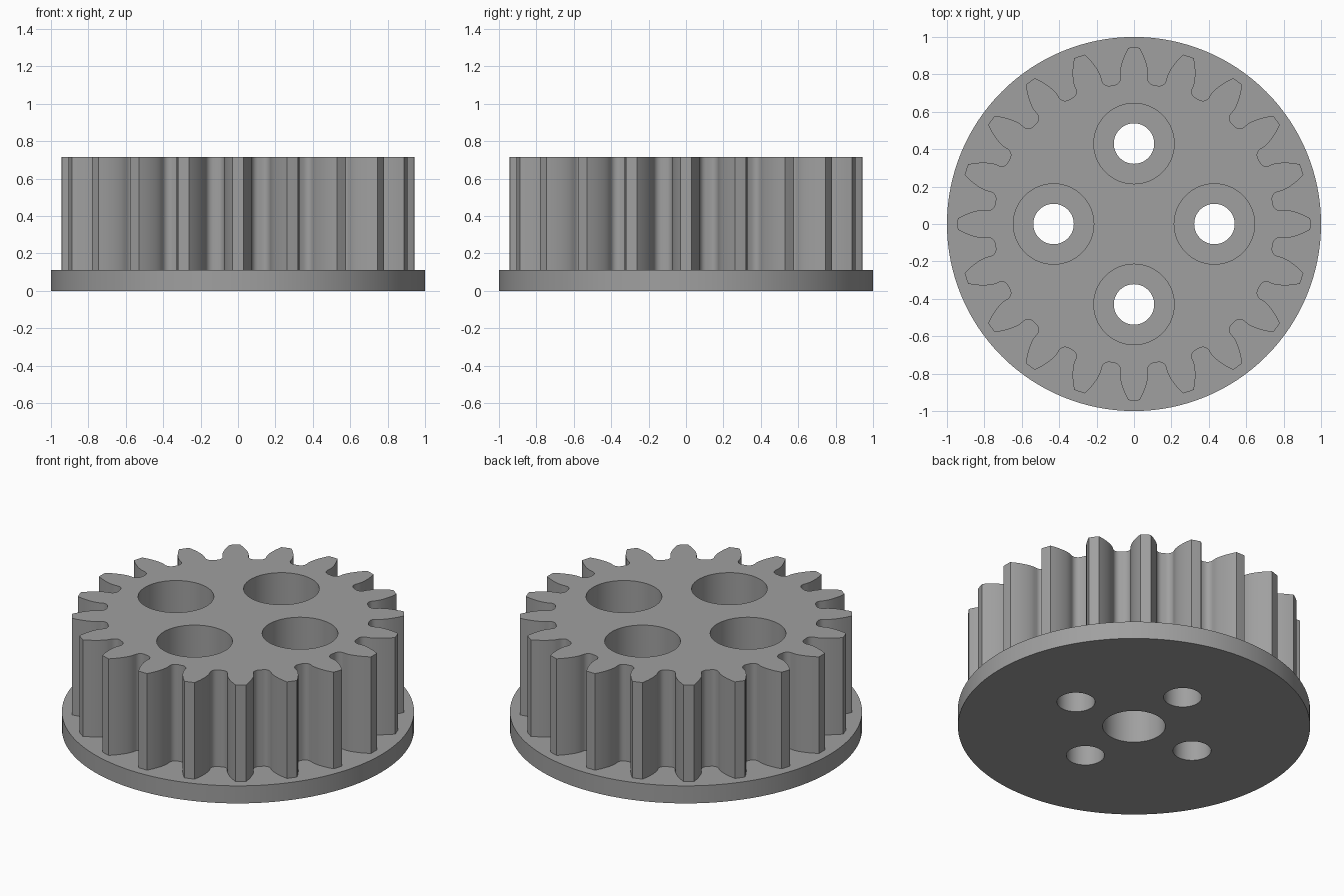
import bpy, bmesh, math

if "Cube" in bpy.data.objects:
    bpy.data.objects.remove(bpy.data.objects["Cube"])

TEETH, MODULE = 20, 0.0857
PITCH_R = TEETH * MODULE / 2
TIP_R, ROOT_R = PITCH_R + MODULE, PITCH_R - 1.25 * MODULE
BASE_R = PITCH_R * math.cos(math.radians(20))
FLANGE_TOP, HEIGHT = 0.11, 0.715
BORE_FLOOR, CENTRE_DEPTH = 0.21, 0.29


def inv(a):
    return math.tan(a) - a


def prism(name, pts, z0, z1):
    """Extrude a closed 2D outline between two heights."""
    bm = bmesh.new()
    face = bm.faces.new([bm.verts.new((x, y, z0)) for x, y in pts])
    new = bmesh.ops.extrude_face_region(bm, geom=[face])["geom"]
    top = [v for v in new if isinstance(v, bmesh.types.BMVert)]
    bmesh.ops.translate(bm, verts=top, vec=(0, 0, z1 - z0))
    bmesh.ops.recalc_face_normals(bm, faces=bm.faces)
    mesh = bpy.data.meshes.new(name)
    bm.to_mesh(mesh)
    bm.free()
    obj = bpy.data.objects.new(name, mesh)
    bpy.context.collection.objects.link(obj)
    return obj


def circle(r, cx=0, cy=0, n=64):
    return [(cx + r * math.cos(2 * math.pi * i / n),
             cy + r * math.sin(2 * math.pi * i / n)) for i in range(n)]


def half_tooth():
    """(radius, half angle) from the valley up one involute flank to the tip."""
    at_base = math.pi / (2 * TEETH) + inv(math.radians(20))
    fillet = 0.036
    pts = []
    for i in range(7):                       # rounded valley corner
        a = math.pi / 2 * i / 6
        pts.append((ROOT_R + fillet * (1 - math.cos(a)),
                    at_base + fillet * (1 - math.sin(a)) / ROOT_R))
    for i in range(9):                       # involute flank
        r = BASE_R + (TIP_R - BASE_R) * i / 8
        pts.append((r, at_base - inv(math.acos(min(1, BASE_R / r)))))
    return pts


def gear_outline():
    half = half_tooth()
    tooth = [(r, -a) for r, a in half] + [(TIP_R, 0)] + [(r, a) for r, a in reversed(half)]
    pts = []
    for k in range(TEETH):
        mid = 2 * math.pi * k / TEETH
        pts += [(r * math.cos(mid + a), r * math.sin(mid + a)) for r, a in tooth]
    return pts


def combine(target, other, operation):
    mod = target.modifiers.new(operation.title(), 'BOOLEAN')
    mod.operation, mod.solver, mod.object = operation, 'EXACT', other
    bpy.context.view_layer.objects.active = target
    bpy.ops.object.modifier_apply(modifier=mod.name)
    bpy.data.objects.remove(other)


# Toothed body joined to the round flange
gear = prism("flanged_gear", gear_outline(), 0.05, HEIGHT)
combine(gear, prism("flange", circle(1, n=128), 0, FLANGE_TOP), 'UNION')

# Four counterbored screw holes
for k in range(4):
    a = math.pi / 2 * k
    cx, cy = 0.43 * math.cos(a), 0.43 * math.sin(a)
    combine(gear, prism("screw_hole", circle(0.108, cx, cy), -0.1, 0.5), 'DIFFERENCE')
    combine(gear, prism("counterbore", circle(0.215, cx, cy), BORE_FLOOR, 1), 'DIFFERENCE')

# Blind centre hole in the underside
combine(gear, prism("centre_hole", circle(0.178), -0.1, CENTRE_DEPTH), 'DIFFERENCE')

# Single grey finish
grey = bpy.data.materials.new("grey")
grey.diffuse_color = (0.35, 0.35, 0.35, 1)
grey.use_nodes = True
grey.node_tree.nodes["Principled BSDF"].inputs["Base Color"].default_value = grey.diffuse_color
gear.data.materials.clear()
gear.data.materials.append(grey)
for p in gear.data.polygons:
    p.material_index = 0

bpy.ops.object.select_all(action='DESELECT')
gear.select_set(True)
bpy.context.view_layer.objects.active = gear
bpy.ops.object.shade_smooth_by_angle(angle=math.radians(30))
